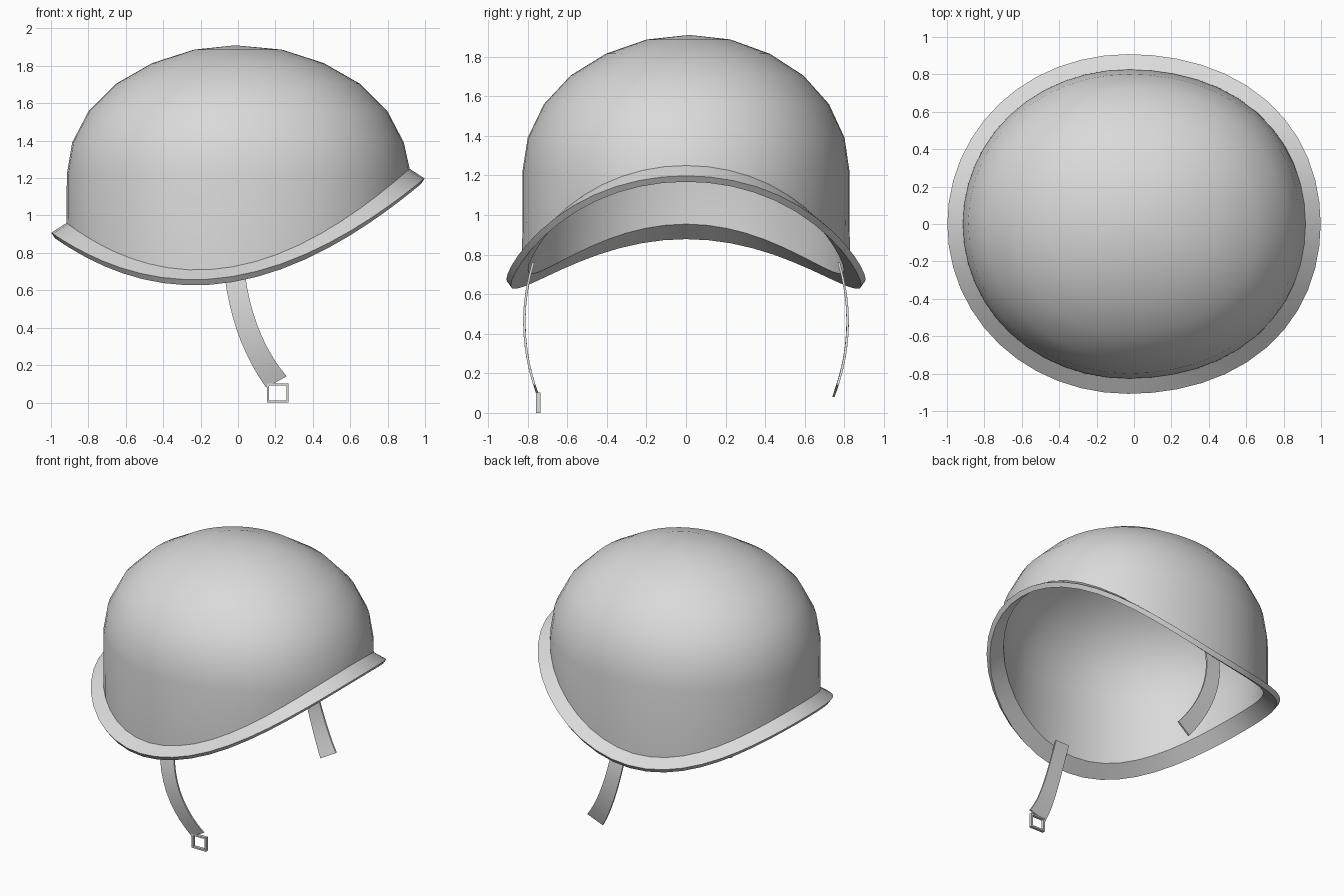
import bpy, math

if "Cube" in bpy.data.objects:
    bpy.data.objects.remove(bpy.data.objects["Cube"])

SEG = 48

grey = bpy.data.materials.new("plain_grey")
grey.diffuse_color = (0.7, 0.7, 0.7, 1)
grey.use_nodes = True
grey.node_tree.nodes["Principled BSDF"].inputs["Base Color"].default_value = grey.diffuse_color


def make_object(name, verts, faces, smooth_angle=None):
    mesh = bpy.data.meshes.new(name)
    mesh.from_pydata(verts, [], faces)
    mesh.materials.append(grey)
    mesh.update()
    if smooth_angle is not None:
        mesh.shade_smooth()
        mesh.set_sharp_from_angle(angle=math.radians(smooth_angle))
    obj = bpy.data.objects.new(name, mesh)
    bpy.context.collection.objects.link(obj)
    return obj


def edge_height(c):
    """Height of the shell's lower edge: low at the sides, high at the brow."""
    return 0.731 + 0.185 * c + 0.374 * c * c - 0.04 * c ** 3


# Helmet shell: outer dome, flared rim, rim underside, inner dome
dome = [(0.255, 1.887), (0.50, 1.815), (0.71, 1.705),
        (0.87, 1.56), (0.967, 1.39), (0.998, 1.22)]
WALL = 0.03


def ring(rx, ry, height, shift_y=0.0):
    pts = []
    for i in range(SEG):
        a = 2 * math.pi * i / SEG
        c, s = math.cos(a), math.sin(a)
        # egg-shaped plan: widest just behind the middle, fuller front corners
        full = 1 + (0.028 * math.sin(2 * a) ** 2 if c > 0 else 0)
        x = (rx * c - 0.03 * rx * s * s) * full
        pts.append((x, ry * s * full + shift_y, height(x / rx)))
    return pts


def dome_ring(f, z, inset):
    return ring(f * (0.917 - inset), f * (0.828 - inset),
                lambda c: max(z - inset, edge_height(c) + 0.012),
                0.018 * (1 - f))


rings = [dome_ring(f, z, 0) for f, z in dome]
rings.append(ring(0.917, 0.828, edge_height))
rings.append(ring(0.998, 0.908, lambda c: edge_height(c) - 0.052))
rings.append(ring(0.978, 0.886, lambda c: edge_height(c) - 0.082))
rings.append(ring(0.887, 0.798, lambda c: edge_height(c) - 0.006))
rings += [dome_ring(f, z, WALL) for f, z in reversed(dome)]

verts = [p for r in rings for p in r]
faces = []
for k in range(len(rings) - 1):
    for i in range(SEG):
        j = (i + 1) % SEG
        faces.append((k * SEG + i, (k + 1) * SEG + i,
                      (k + 1) * SEG + j, k * SEG + j))
top, inner_top = len(verts), len(verts) + 1
verts += [(-0.015, 0.018, 1.91), (-0.015, 0.018, 1.91 - WALL)]
last = (len(rings) - 1) * SEG
for i in range(SEG):
    j = (i + 1) % SEG
    faces.append((top, i, j))
    faces.append((inner_top, last + j, last + i))
make_object("helmet_shell", verts, faces, 32)


# Chin straps: curved flat bands, one on each side
def bezier(p, t):
    return [(1 - t) ** 2 * a + 2 * t * (1 - t) * b + t * t * c
            for a, b, c in zip(*p)]


rear_edge = [(-0.08, 0.76), (-0.05, 0.36), (0.15, 0.08)]
front_edge = [(0.03, 0.76), (0.06, 0.38), (0.26, 0.14)]
STEPS = 10

for side, label in ((-1, "right"), (1, "left")):
    verts, faces = [], []
    for n in range(STEPS + 1):
        t = n / STEPS
        for edge, off in ((rear_edge, 0.006), (front_edge, 0.006),
                          (front_edge, -0.006), (rear_edge, -0.006)):
            x, z = bezier(edge, t)
            y = 0.817 - 0.5 * (z - 0.46) ** 2 + off
            verts.append((x, side * y, z))
    for n in range(STEPS):
        for q in range(4):
            a, b = n * 4 + q, n * 4 + (q + 1) % 4
            faces.append((a, b, b + 4, a + 4)[::side])
    e = STEPS * 4
    faces += [(3, 2, 1, 0)[::side], (e, e + 1, e + 2, e + 3)[::side]]
    make_object("chin_strap_" + label, verts, faces, 30)

# Buckle: a small open square frame on one strap end
verts, faces = [], []
cx, cz, hx, hz, bar = 0.213, 0.051, 0.058, 0.051, 0.012
for sx, sz in ((-1, -1), (1, -1), (1, 1), (-1, 1)):
    for inset, y in ((0, -0.758), (0, -0.736), (bar, -0.736), (bar, -0.758)):
        verts.append((cx + sx * (hx - inset), y, cz + sz * (hz - inset)))
for k in range(4):
    for q in range(4):
        a, b = k * 4 + q, k * 4 + (q + 1) % 4
        c, d = (k + 1) % 4 * 4 + (q + 1) % 4, (k + 1) % 4 * 4 + q
        faces.append((a, d, c, b))
make_object("strap_buckle", verts, faces)
